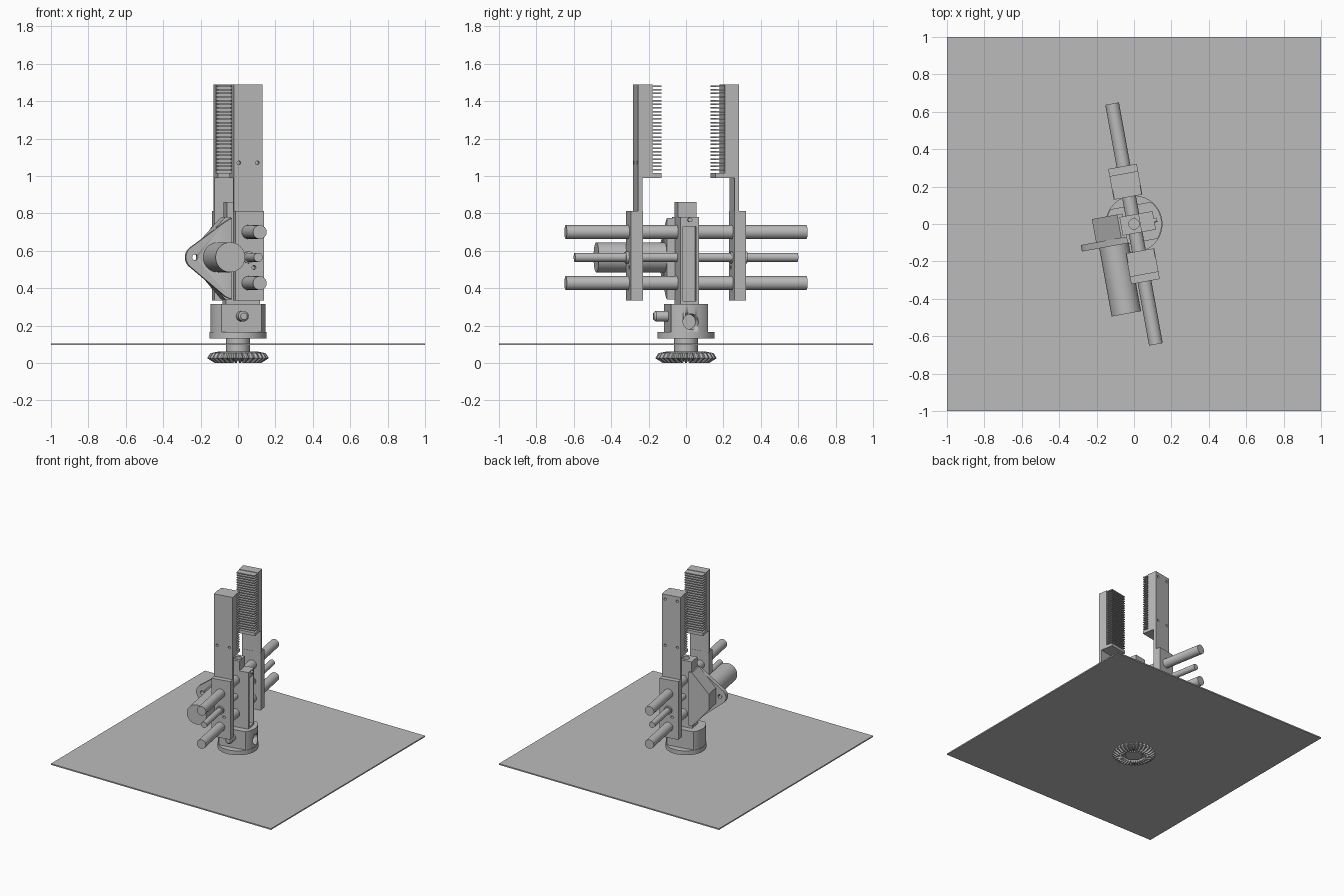
import bpy, bmesh, math
from mathutils import Matrix, Vector

cube = bpy.data.objects.get("Cube")
if cube:
    bpy.data.objects.remove(cube)

GREY = (0.5, 0.5, 0.5, 1)
mat = bpy.data.materials.new("plain grey")
mat.use_nodes = True
mat.diffuse_color = GREY
mat.node_tree.nodes["Principled BSDF"].inputs["Base Color"].default_value = GREY

TURN = Matrix.Rotation(math.radians(10.3), 4, 'Z')   # the gripper is swivelled on its base
HALF = Matrix.Rotation(math.pi, 4, 'Z')


def finish(name, bm, smooth=False):
    bmesh.ops.recalc_face_normals(bm, faces=bm.faces)
    mesh = bpy.data.meshes.new(name)
    bm.to_mesh(mesh)
    bm.free()
    mesh.materials.append(mat)
    ob = bpy.data.objects.new(name, mesh)
    bpy.context.collection.objects.link(ob)
    if smooth:
        bpy.ops.object.select_all(action='DESELECT')
        ob.select_set(True)
        bpy.context.view_layer.objects.active = ob
        bpy.ops.object.shade_smooth_by_angle()
    return ob


def add_box(bm, x, y, z):
    size = Matrix.Diagonal((x[1] - x[0], y[1] - y[0], z[1] - z[0], 1))
    mid = Vector((sum(x) / 2, sum(y) / 2, sum(z) / 2))
    bmesh.ops.create_cube(bm, size=1, matrix=Matrix.Translation(mid) @ size)


def box(name, x, y, z):
    bm = bmesh.new()
    add_box(bm, x, y, z)
    return finish(name, bm)


def rod(name, a, b, r, r2=None, sides=32):
    a, b = Vector(a), Vector(b)
    spin = (b - a).to_track_quat('Z', 'Y').to_matrix().to_4x4()
    bm = bmesh.new()
    bmesh.ops.create_cone(bm, cap_ends=True, segments=sides, radius1=r,
                          radius2=r if r2 is None else r2, depth=(b - a).length,
                          matrix=Matrix.Translation((a + b) / 2) @ spin)
    return finish(name, bm, True)


def prism(name, outline, y0, y1):
    """Extrude an x-z outline along y."""
    bm = bmesh.new()
    face = bm.faces.new([bm.verts.new((x, y0, z)) for x, z in outline])
    new = bmesh.ops.extrude_face_region(bm, geom=[face])["geom"]
    bmesh.ops.translate(bm, vec=(0, y1 - y0, 0),
                        verts=[v for v in new if isinstance(v, bmesh.types.BMVert)])
    return finish(name, bm, True)


def cut(ob, *cutters, operation='DIFFERENCE'):
    for c in cutters:
        mod = ob.modifiers.new("cut", 'BOOLEAN')
        mod.object, mod.operation, mod.solver = c, operation, 'EXACT'
        bpy.context.view_layer.objects.active = ob
        bpy.ops.object.modifier_apply(modifier=mod.name)
        bpy.data.objects.remove(c)


# Floor plate stays square to the axes
box("floor_plate", (-1, 1), (-1, 1), (0.095, 0.105))
fixed = set(bpy.data.objects)

# Bevel gear: lathed rings whose outer radii alternate to make teeth
TEETH = 30
profile = [(0.06, 0.06, 0), (0.11, 0.06, 0), (0.148, 0.052, 0), (0.165, 0.026, 0.0),
           (0.125, 0.0, 0.014), (0.085, 0.0, 0.014), (0.08, 0.025, 0), (0.06, 0.025, 0)]
bm = bmesh.new()
rings = []
for r, z, dip in profile:
    ring = []
    for i in range(TEETH * 4):
        low = i % 4 >= 2
        a = math.tau * i / (TEETH * 4)
        rr = r - (0.012 if low and r > 0.14 else 0)
        ring.append(bm.verts.new((rr * math.cos(a), rr * math.sin(a), z + (dip if low else 0))))
    rings.append(ring)
for k, ring in enumerate(rings):
    nxt = rings[(k + 1) % len(rings)]
    for i in range(len(ring)):
        j = (i + 1) % len(ring)
        bm.faces.new((ring[i], ring[j], nxt[j], nxt[i]))
finish("bevel_gear", bm)

# Turning shaft and base cup with two flats
rod("gear_shaft", (0, 0, 0.012), (0, 0, 0.14), 0.063)
rod("base_rim", (0, 0, 0.13), (0, 0, 0.165), 0.152, sides=64)
cup = rod("base_cup", (0, 0, 0.16), (0, 0, 0.315), 0.148, sides=64)
cut(cup, box("flat_cutter", (-0.2, 0.2), (-0.1, 0.1), (0.1, 0.4)), operation='INTERSECT')
cut(cup, rod("side_hole", (0.05, 0, 0.22), (0.2, 0, 0.22), 0.042))
rod("lock_pin", (0, -0.09, 0.25), (0, -0.165, 0.25), 0.028)
rod("lock_pin_tip", (0, -0.165, 0.25), (0, -0.177, 0.25), 0.028, 0.018)

# Central body with a recessed channel on its left side
body = box("center_body", (-0.075, 0.11), (-0.05, 0.05), (0.31, 0.78))
cut(body, box("channel", (0.075, 0.2), (-0.035, 0.035), (0.33, 0.73)))
post = box("top_post", (-0.07, 0.035), (-0.05, 0.05), (0.775, 0.86))
cut(post, rod("post_hole", (0, 0, 0.8), (0, 0, 0.9), 0.028))
rod("body_pin", (0.0, 0, 0.765), (0.125, 0, 0.765), 0.012, sides=16)

# Gearbox housing, rounded motor flange and motor
MZ = 0.565
housing = [(-0.05, 0.78), (-0.08, 0.78), (-0.217, 0.63), (-0.217, 0.50), (-0.08, 0.34), (-0.05, 0.34)]
prism("gearbox_housing", housing, -0.062, 0.066)
tip = [(-0.235 + 0.065 * math.cos(a), MZ + 0.065 * math.sin(a))
       for a in (math.radians(130 + 10 * i) for i in range(11))]
flange = prism("motor_flange", [(-0.05, 0.775), (-0.085, 0.755)] + tip + [(-0.085, 0.355), (-0.05, 0.34)],
               -0.095, -0.06)
cut(flange, rod("flange_hole", (-0.25, -0.2, MZ), (-0.25, 0, MZ), 0.016, sides=16))
rod("motor", (-0.126, -0.09, MZ), (-0.126, -0.465, MZ), 0.08, sides=48)

# Guide rods and drive screw
for name, z, r, length in (("upper_guide_rod", 0.70, 0.037, 0.654),
                           ("drive_screw", MZ, 0.024, 0.606),
                           ("lower_guide_rod", 0.427, 0.037, 0.654)):
    rod(name, (0, -length, z), (0, length, z), r)

# Jaws: the back one is the front one turned half a circle
X = (-0.072, 0.083)
for side, hole_heights in (("front", (1.07,)), ("back", (1.07, 1.45))):
    before = set(bpy.data.objects)
    slide = box(side + "_slide_block", X, (-0.314, -0.25), (0.335, 0.812))
    cut(slide, rod("slide_hole", (0.03, -0.4, 0.51), (0.03, -0.2, 0.51), 0.011, sides=16))
    rod(side + "_screw_nut", (0, -0.33, MZ), (0, -0.24, MZ), 0.032)
    box(side + "_jaw_neck", X, (-0.275, -0.251), (0.80, 1.0))
    jaw = box(side + "_jaw", X, (-0.275, -0.198), (0.99, 1.488))
    for z in hole_heights:
        for x in (-0.045, 0.055):
            cut(jaw, rod("jaw_hole", (x, -0.3, z), (x, -0.25, z), 0.01, sides=16))
    bm = bmesh.new()
    add_box(bm, X, (-0.2, -0.147), (0.99, 1.015))
    for i in range(24):
        z = 1.032 + i * 0.0195
        add_box(bm, (X[0] + 0.003, X[1] - 0.003), (-0.2, -0.147), (z - 0.004, z + 0.004))
    finish(side + "_grip_teeth", bm)
    if side == "back":
        for ob in set(bpy.data.objects) - before:
            ob.data.transform(HALF)

for ob in set(bpy.data.objects) - fixed:
    ob.data.transform(TURN)
